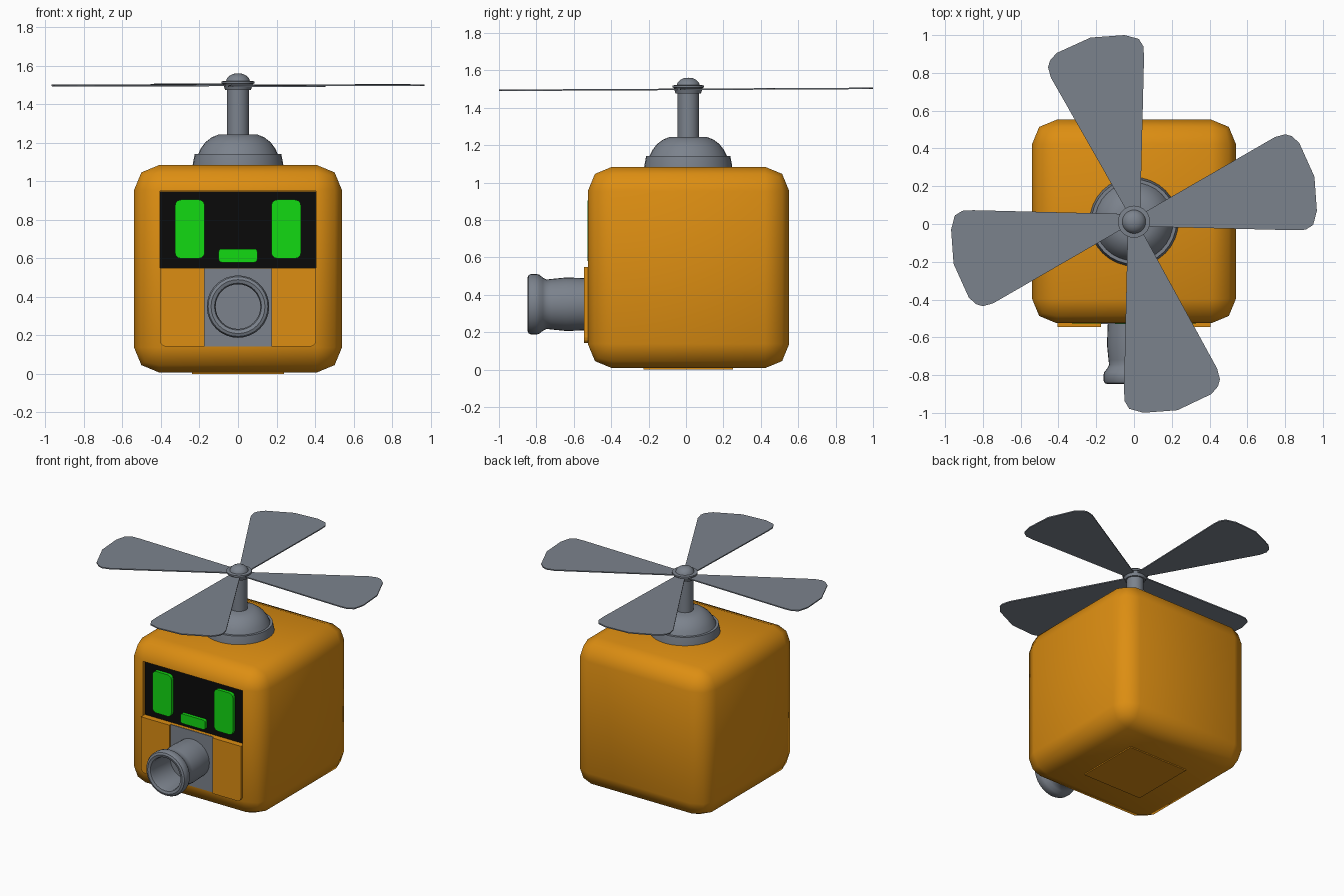
import bpy, bmesh, math
from mathutils import Matrix, Vector

if "Cube" in bpy.data.objects:
    bpy.data.objects.remove(bpy.data.objects["Cube"])


def mat(name, r, g, b):
    m = bpy.data.materials.new(name)
    m.diffuse_color = (r, g, b, 1)
    m.use_nodes = True
    m.node_tree.nodes["Principled BSDF"].inputs["Base Color"].default_value = m.diffuse_color
    return m


ORANGE = mat("orange", 0.72, 0.27, 0.006)
GREY = mat("grey", 0.20, 0.225, 0.265)
BLACK = mat("black", 0.003, 0.003, 0.003)
GREEN = mat("green", 0.006, 0.70, 0.006)
CY = 0.012  # y of the body and rotor axis


def finish(name, bm, material, smooth=None):
    bmesh.ops.recalc_face_normals(bm, faces=bm.faces[:])
    me = bpy.data.meshes.new(name)
    bm.to_mesh(me)
    bm.free()
    ob = bpy.data.objects.new(name, me)
    bpy.context.collection.objects.link(ob)
    me.materials.append(material)
    if smooth:
        bpy.ops.object.select_all(action='DESELECT')
        ob.select_set(True)
        bpy.context.view_layer.objects.active = ob
        bpy.ops.object.shade_smooth_by_angle(angle=math.radians(smooth))
    return ob


def box_bm(lo, hi):
    lo, hi = Vector(lo), Vector(hi)
    bm = bmesh.new()
    size = hi - lo
    bmesh.ops.create_cube(bm, size=1, matrix=Matrix.Translation((lo + hi) / 2) @ Matrix.Diagonal((*size, 1)))
    return bm


def bevel(bm, edges, width, segments):
    bmesh.ops.bevel(bm, geom=edges, offset=width, segments=segments, profile=0.5, affect='EDGES')


def y_edges(bm, test=lambda p: True):
    # edges running along y whose midpoint passes the test
    return [e for e in bm.edges
            if abs(e.verts[0].co.y - e.verts[1].co.y) > 1e-4
            and test((e.verts[0].co + e.verts[1].co) / 2)]


def plate(name, lo, hi, material, radius=0, test=lambda p: True):
    bm = box_bm(lo, hi)
    if radius:
        bevel(bm, y_edges(bm, test), radius, 3)
    return finish(name, bm, material)


def lathe(name, profile, material, matrix, n=32, smooth=40):
    # revolve (radius, height) points around local z
    bm = bmesh.new()
    rings = []
    for r, h in profile:
        if r == 0:
            rings.append([bm.verts.new((0, 0, h))] * n)
        else:
            rings.append([bm.verts.new((r * math.cos(2 * math.pi * i / n),
                                        r * math.sin(2 * math.pi * i / n), h)) for i in range(n)])
    for a, b in zip(rings, rings[1:]):
        for i in range(n):
            j = (i + 1) % n
            loop = list(dict.fromkeys((a[i], a[j], b[j], b[i])))
            bm.faces.new(loop)
    bmesh.ops.transform(bm, matrix=matrix, verts=bm.verts[:])
    return finish(name, bm, material, smooth)


# body: rounded cube with a shallow recess for the screen
bm = box_bm((-0.54, -0.525, 0.008), (0.54, 0.552, 1.085))
bevel(bm, bm.edges[:], 0.13, 2)
body = finish("body", bm, ORANGE, 50)
cutter = finish("screen_cutter", box_bm((-0.405, -0.6, 0.55), (0.405, -0.495, 0.95)), ORANGE)
cutter.hide_render = True
mod = body.modifiers.new("recess", 'BOOLEAN')
mod.object = cutter
mod.solver = 'EXACT'
bpy.context.view_layer.objects.active = body
bpy.ops.object.modifier_apply(modifier="recess")
bpy.data.objects.remove(cutter)

# bottom plate
finish("base_plate", box_bm((-0.24, CY - 0.24, 0), (0.24, CY + 0.24, 0.03)), ORANGE)

# screen with eyes and mouth
plate("screen", (-0.404, -0.502, 0.551), (0.404, -0.494, 0.949), BLACK)
for side, s in (("left", -1), ("right", 1)):
    x = s * 0.25
    plate(side + "_eye", (x - 0.077, -0.526, 0.60), (x + 0.077, -0.498, 0.905), GREEN, 0.03)
    # raised panels either side of the nozzle, rounded at the outer bottom corner
    a, b = sorted((s * 0.175, s * 0.405))
    plate(side + "_front_panel", (a, -0.545, 0.142), (b, -0.50, 0.55), ORANGE, 0.03,
          lambda p, s=s: p.x * s > 0.3 and p.z < 0.3)
plate("mouth", (-0.10, -0.526, 0.58), (0.10, -0.498, 0.65), GREEN, 0.015)

# nozzle and its backing plate
plate("nozzle_plate", (-0.175, -0.53, 0.142), (0.175, -0.50, 0.549), GREY)
to_front = Matrix.Translation((0, 0, 0.35)) @ Matrix.Rotation(math.pi / 2, 4, 'X')
lathe("nozzle", [(0.138, 0.51), (0.141, 0.58), (0.143, 0.64), (0.135, 0.72), (0.132, 0.745), (0.142, 0.765),
                 (0.158, 0.785), (0.162, 0.80), (0.162, 0.828), (0.155, 0.842), (0.14, 0.848),
                 (0.122, 0.842), (0.116, 0.825), (0.116, 0.62), (0, 0.62)], GREY, to_front)

# rotor mount, shaft and hub
axis = Matrix.Translation((0, CY, 0))
lathe("rotor_mount", [(0.237, 1.05), (0.235, 1.09), (0.225, 1.142), (0.207, 1.142), (0.193, 1.172),
                      (0.168, 1.205), (0.135, 1.23), (0.10, 1.244), (0, 1.246)], GREY, axis)
lathe("rotor_shaft", [(0.057, 1.23), (0.057, 1.48)], GREY, axis)
lathe("rotor_hub", [(0, 1.476), (0.067, 1.476), (0.073, 1.493), (0.078, 1.507), (0.085, 1.509),
                    (0.085, 1.52), (0.062, 1.522), (0.057, 1.535), (0.045, 1.548),
                    (0.025, 1.559), (0, 1.561)], GREY, axis)

# four blades from one outline, pointing to +y
outline = [(0.033, 0.04), (0.053, 0.86), (0.05, 0.92), (0.025, 0.96), (-0.05, 0.98), (-0.23, 0.967),
           (-0.41, 0.885), (-0.445, 0.845), (-0.455, 0.81), (-0.44, 0.755), (-0.033, 0.04)]
tilt = Matrix.Rotation(math.radians(0.3), 4, 'X')
for k, (name, reach) in enumerate((("back", 1.0), ("left", 0.988), ("front", 1.04), ("right", 0.988))):
    bm = bmesh.new()
    face = bm.faces.new([bm.verts.new((x, y * reach, -0.004)) for x, y in outline])
    top = bmesh.ops.extrude_face_region(bm, geom=[face])
    for v in top["geom"]:
        if isinstance(v, bmesh.types.BMVert):
            v.co.z += 0.008
    m = Matrix.Translation((0, 0.02, 1.499)) @ tilt @ Matrix.Rotation(k * math.pi / 2, 4, 'Z')
    bmesh.ops.transform(bm, matrix=m, verts=bm.verts[:])
    finish(name + "_blade", bm, GREY)
